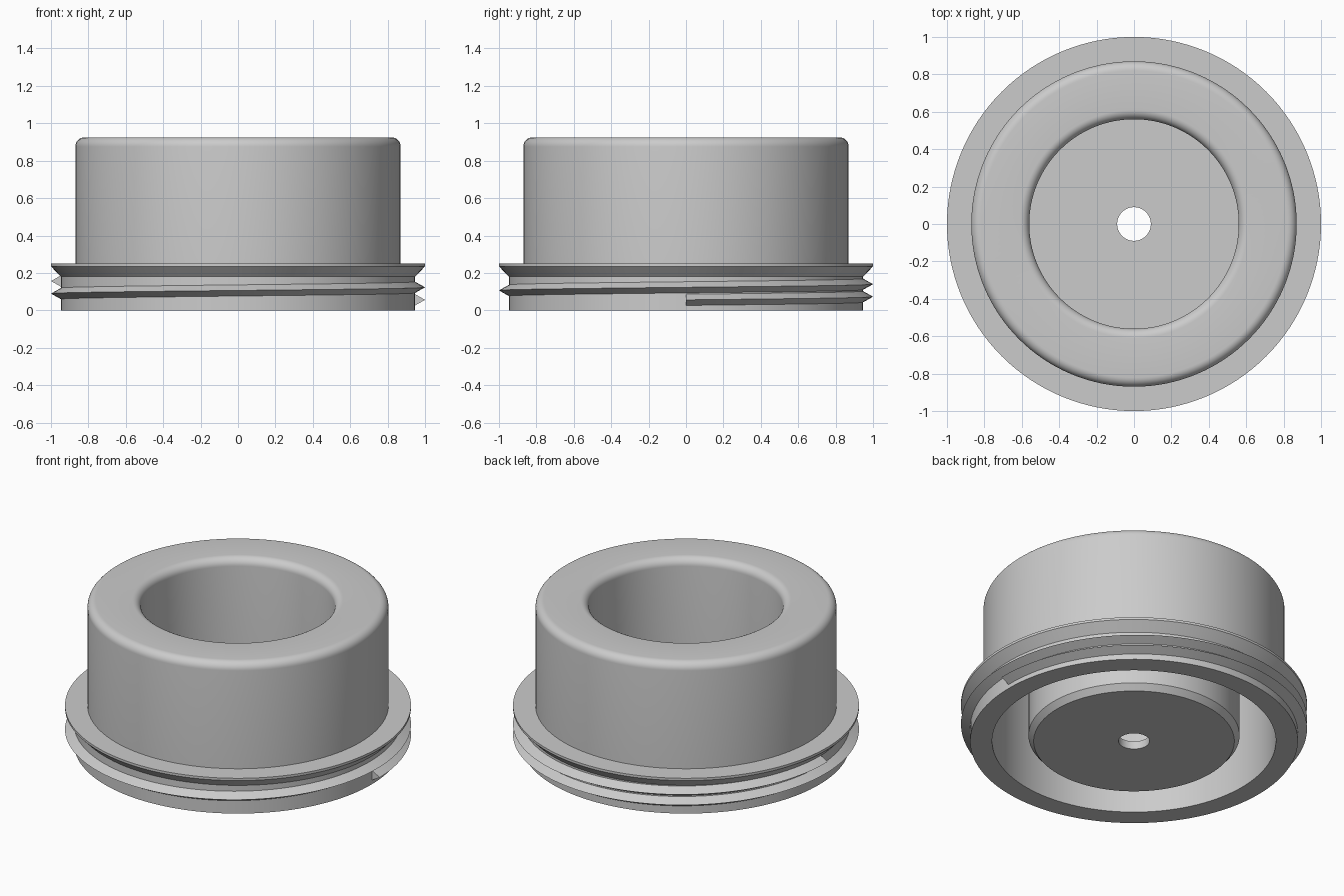
import bpy, bmesh, math

cube = bpy.data.objects.get("Cube")
if cube:
    bpy.data.objects.remove(cube, do_unlink=True)

STEPS = 128          # sides per full turn
WALL = 0.05          # sheet thickness of the hollow cap
TOP = 0.925

grey = bpy.data.materials.new("plain grey")
grey.use_nodes = True
colour = (0.6, 0.6, 0.6, 1)
grey.diffuse_color = colour
grey.node_tree.nodes["Principled BSDF"].inputs["Base Color"].default_value = colour


def fillet(r, z, radius, start, end, n=8):
    """Arc of (radius, height) points around a centre, angles in degrees."""
    out = []
    for i in range(n + 1):
        a = math.radians(start + (end - start) * i / n)
        out.append((r + radius * math.cos(a), z + radius * math.sin(a)))
    return out


def sweep(name, profile, turns=1.0, rise=0.0):
    """Carry a closed profile round z; a rise per turn makes an open helix."""
    bm = bmesh.new()
    closed = rise == 0
    count = int(STEPS * turns)
    rings = []
    for i in range(count if closed else count + 1):
        a = math.tau * i / STEPS
        lift = rise * i / STEPS
        rings.append([bm.verts.new((r * math.cos(a), r * math.sin(a), z + lift))
                      for r, z in profile])
    n = len(profile)
    for i in range(count):
        one, two = rings[i], rings[(i + 1) % len(rings)]
        for j in range(n):
            k = (j + 1) % n
            bm.faces.new((one[j], two[j], two[k], one[k]))
    if not closed:
        bm.faces.new(rings[0])
        bm.faces.new(rings[-1])
    bmesh.ops.recalc_face_normals(bm, faces=bm.faces[:])
    mesh = bpy.data.meshes.new(name)
    bm.to_mesh(mesh)
    bm.free()
    mesh.materials.append(grey)
    obj = bpy.data.objects.new(name, mesh)
    bpy.context.collection.objects.link(obj)
    bpy.ops.object.select_all(action="DESELECT")
    obj.select_set(True)
    bpy.context.view_layer.objects.active = obj
    bpy.ops.object.shade_smooth_by_angle(angle=math.radians(30))
    return obj


# Hollow cap: threaded skirt, flange, outer wall, rounded rim, central cup with a hole
skirt, outer, cup = 0.947, 0.87, 0.56
profile = [(outer - WALL, 0), (skirt, 0), (skirt, 0.18), (1, 0.235), (1, 0.25), (outer, 0.25)]
profile += fillet(outer - WALL, TOP - WALL, WALL, 0, 90)
profile += fillet(cup + WALL, TOP - WALL, WALL, 90, 180)
profile += [(cup, WALL), (0.09, WALL), (0.09, 0), (0.58, 0),
            (cup + WALL, 0.037), (cup + WALL, TOP - WALL), (outer - WALL, TOP - WALL)]
sweep("cap_body", profile)

# Screw thread: triangular ridge, one and a half turns
sweep("screw_thread", [(skirt - 0.002, 0.025), (1, 0.056), (skirt - 0.002, 0.087)],
      turns=1.5, rise=0.067)
